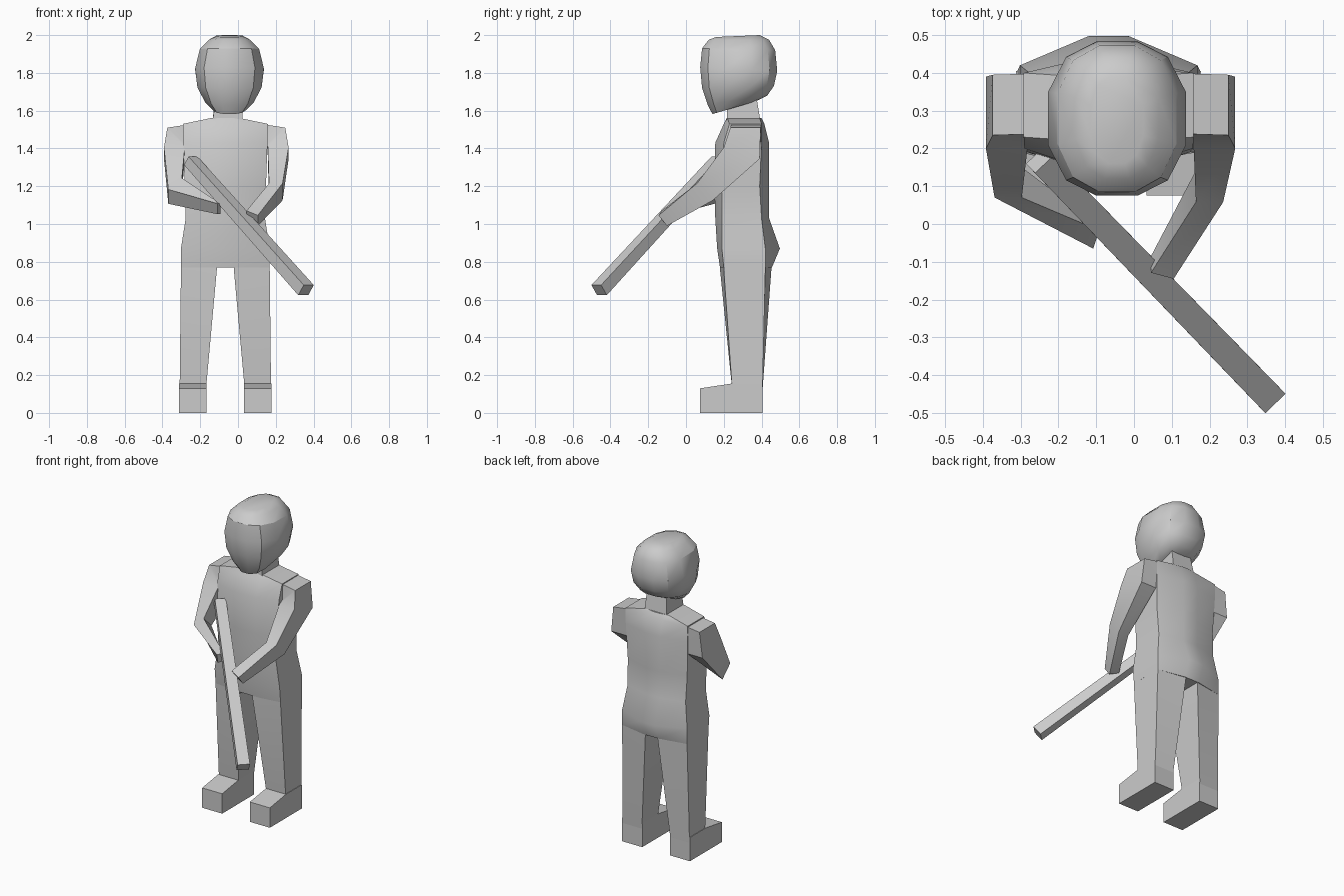
import bpy, bmesh
from mathutils import Vector as V

if "Cube" in bpy.data.objects:
    bpy.data.objects.remove(bpy.data.objects["Cube"])

CX = -0.067  # body centre line


def loft(name, rings, smooth=True):
    """Skin a list of equal-length point rings and cap both ends."""
    bm = bmesh.new()
    rows = [[bm.verts.new(p) for p in r] for r in rings]
    n = len(rows[0])
    for a, b in zip(rows, rows[1:]):
        for i in range(n):
            j = (i + 1) % n
            bm.faces.new((a[i], a[j], b[j], b[i]))
    bm.faces.new(rows[0])
    bm.faces.new(rows[-1])
    bmesh.ops.recalc_face_normals(bm, faces=bm.faces)
    me = bpy.data.meshes.new(name)
    bm.to_mesh(me)
    bm.free()
    ob = bpy.data.objects.new(name, me)
    bpy.context.collection.objects.link(ob)
    if smooth:
        bpy.ops.object.select_all(action='DESELECT')
        ob.select_set(True)
        bpy.context.view_layer.objects.active = ob
        bpy.ops.object.shade_smooth_by_angle(angle=0.52)
    return ob


def quad(c, a, b):
    c, a, b = V(c), V(a), V(b)
    return [c + a + b, c + a - b, c - a - b, c - a + b]


# torso: z, half width, front middle, front corner, back corner, back middle
torso = []
for z, w, f, fc, bc, b in [
        (0.77, .235, .18, .20, .42, .455), (0.87, .235, .165, .19, .42, .497),
        (1.03, .21, .155, .19, .40, .44), (1.20, .215, .15, .19, .39, .44),
        (1.43, .223, .155, .20, .40, .44), (1.53, .225, .20, .23, .40, .415),
        (1.56, .08, .215, .22, .39, .40)]:
    m = min(w * .5, .09)
    torso.append([(CX + x, y, z) for x, y in
                  [(-m, f), (m, f), (w, fc), (w, bc), (m * .6, b), (-m * .6, b), (-w, bc), (-w, fc)]])
loft("torso", torso)

# neck, tilted with the head
loft("neck", [quad((-.055, .305, 1.54), (.08, 0, 0), (0, .09, 0)),
              quad((-.05, .295, 1.67), (.07, 0, 0), (0, .075, .02))])

# head: z front, z back, half width, y front, y back
head = []
outline = [(.3, -1), (.74, -.8), (1, -.35), (1, .35), (.74, .8), (.3, 1)]
outline += [(-x, y) for x, y in reversed(outline)]
for zf, zb, w, yf, yb in [
        (1.582, 1.65, .09, .14, .37), (1.63, 1.68, .13, .115, .43),
        (1.72, 1.73, .17, .085, .465), (1.83, 1.81, .182, .075, .483),
        (1.93, 1.92, .157, .085, .472), (1.975, 1.975, .11, .12, .44),
        (1.99, 2.0, .07, .16, .39)]:
    head.append([(-.045 + w * x, (yf + yb) / 2 + (yb - yf) / 2 * y,
                  (zf + zb) / 2 + (zb - zf) / 2 * y) for x, y in outline])
loft("head", head)

# arms: mirrored shoulders, separate elbow and hand poses
poses = {
    "right": (1, quad((.20, .10, 1.17), (.036, 0, 0), (0, .042, -.045)),
              quad((.075, -.115, 1.03), (.03, -.008, -.012), (0, .022, -.028))),
    "left": (-1, quad((-.333, .11, 1.175), (-.036, 0, -.03), (0, .04, -.038)),
             quad((-.10, -.035, 1.08), (-.008, -.024, 0), (0, .006, -.028)))}
for side, (s, elbow, hand) in poses.items():
    x = -.062
    loft(side + "_arm", [
        quad((x + s * .15, .32, 1.485), (0, 0, .05), (0, .08, 0)),
        quad((x + s * .265, .315, 1.467), (s * .047, 0, .043), (0, .08, 0)),
        quad((x + s * .275, .295, 1.375), (s * .055, 0, 0), (0, .095, -.03)),
        elbow, hand])

# legs and feet
for side, s in (("right", 1), ("left", -1)):
    def leg_ring(z, inner, outer, fi, fo, bo, bi):
        return [(CX + s * px, y, z) for px, y in
                [(inner, fi), (outer, fo), (outer, bo), (inner, bi)]]
    loft(side + "_leg", [leg_ring(.82, .043, .234, .185, .20, .42, .455),
                         leg_ring(.76, .045, .235, .18, .20, .42, .452),
                         leg_ring(.12, .103, .242, .245, .245, .405, .405)])
    profile = [(.075, 0), (.405, 0), (.405, .155), (.24, .155), (.075, .13)]
    loft(side + "_foot", [[(CX + s * px, y, z) for y, z in profile]
                          for px in (.10, .245)], smooth=False)

# square stick held across the body
p0, p1 = V((-.25, .17, 1.335)), V((.36, -.46, .65))
d = (p1 - p0).normalized()
u = d.cross(V((0, 0, 1))).normalized()
v = u.cross(d)
loft("stick", [quad(p0, u * .033, v * .028), quad(p1, u * .037, v * .034)], smooth=False)
